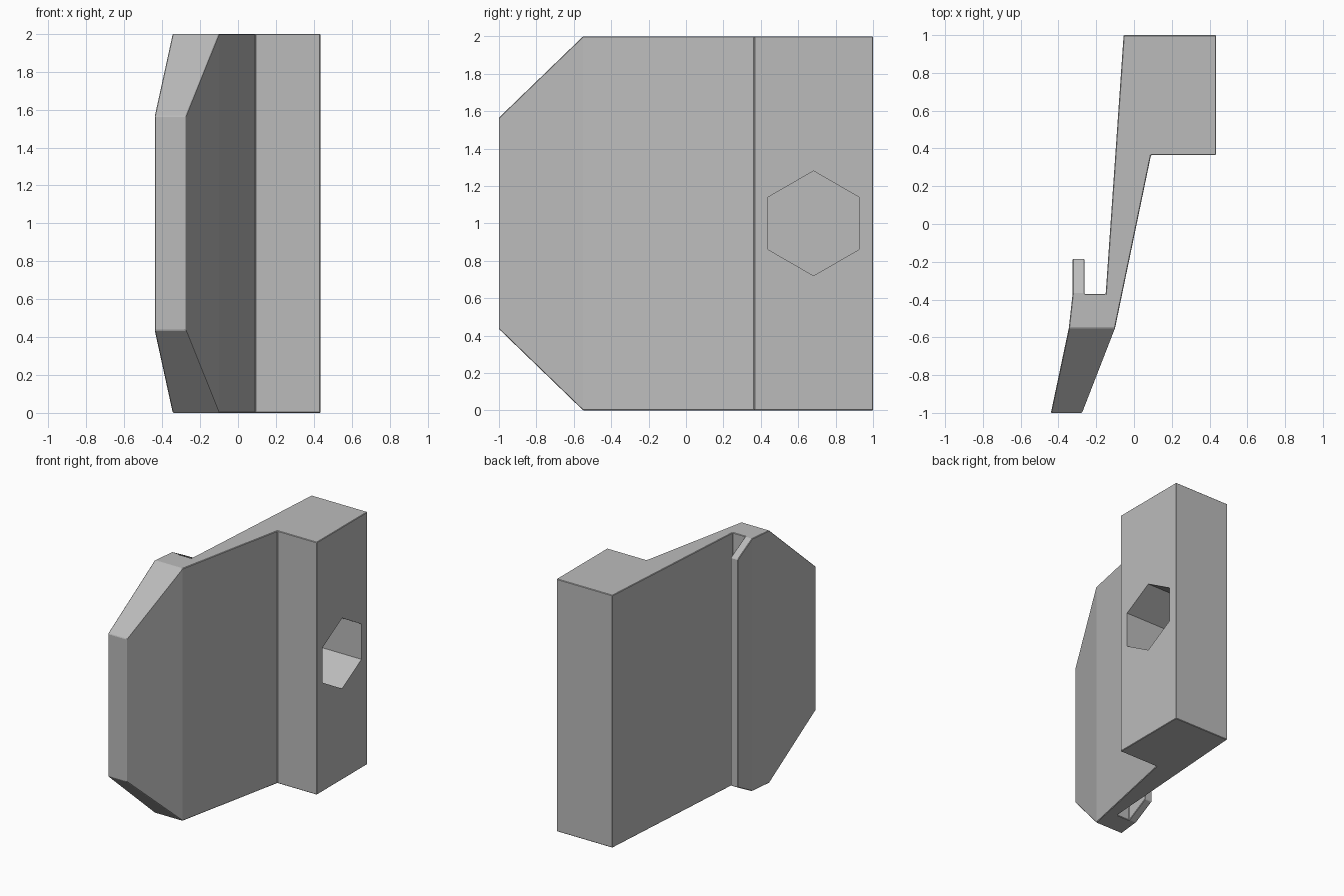
import bpy, bmesh, math
from mathutils import Matrix, Vector

cube = bpy.data.objects.get("Cube")
if cube:
    bpy.data.objects.remove(cube)

grey = bpy.data.materials.new("plain grey")
grey.use_nodes = True
grey.diffuse_color = (0.5, 0.5, 0.5, 1)
grey.node_tree.nodes["Principled BSDF"].inputs["Base Color"].default_value = (0.5, 0.5, 0.5, 1)


def prism(name, points, offset):
    """Extrude a closed outline of 3D points along an offset."""
    bm = bmesh.new()
    face = bm.faces.new([bm.verts.new(p) for p in points])
    ext = bmesh.ops.extrude_face_region(bm, geom=[face])
    bmesh.ops.translate(bm, vec=offset, verts=[v for v in ext["geom"] if isinstance(v, bmesh.types.BMVert)])
    bmesh.ops.recalc_face_normals(bm, faces=bm.faces)
    mesh = bpy.data.meshes.new(name)
    bm.to_mesh(mesh)
    bm.free()
    obj = bpy.data.objects.new(name, mesh)
    bpy.context.collection.objects.link(obj)
    mesh.materials.append(grey)
    return obj


def cut(target, cutter):
    cutter.hide_render = True
    cutter.hide_set(True)
    cutter.display_type = 'WIRE'
    mod = target.modifiers.new(cutter.name, 'BOOLEAN')
    mod.operation = 'DIFFERENCE'
    mod.solver = 'EXACT'
    mod.object = cutter


# Body: thick mounting block, tapering web, hooked lip and angled nose
outline = [(-.055, 1), (.435, 1), (.435, .365), (.09, .365), (-.1, -.55),
           (-.275, -1), (-.44, -1), (-.345, -.55), (-.325, -.37),
           (-.325, -.185), (-.262, -.185), (-.262, -.37), (-.15, -.37)]
body = prism("bracket_body", [(x, y, 0) for x, y in outline], (0, 0, 2))

# Slanted corners of the nose, top and bottom
bm = bmesh.new()
bm.from_mesh(body.data)
for side in (1, -1):
    geom = bm.verts[:] + bm.edges[:] + bm.faces[:]
    res = bmesh.ops.bisect_plane(bm, geom=geom, plane_co=(0, -.55, 1 + side),
                                 plane_no=(0, -.435, .45 * side), clear_outer=True)
    rim = [e for e in res["geom_cut"] if isinstance(e, bmesh.types.BMEdge)]
    bmesh.ops.holes_fill(bm, edges=[e for e in rim if e.is_boundary])
bmesh.ops.remove_doubles(bm, verts=bm.verts, dist=1e-4)
bmesh.ops.recalc_face_normals(bm, faces=bm.faces)
bm.to_mesh(body.data)
bm.free()

# Small slanted corners on the free end of the lip
for side, label in ((1, "top"), (-1, "bottom")):
    wedge = [(-.4, y, 1 + side * h) for y, h in ((-.365, 1), (-.18, .9), (-.1, .9), (-.1, 1.1), (-.365, 1.1))]
    cut(body, prism("lip_cutter_" + label, wedge, (.19, 0, 0)))

# Fine edge break
bevel = body.modifiers.new("edge_break", 'BEVEL')
bevel.width = .007
bevel.segments = 1
bevel.limit_method = 'ANGLE'
bevel.angle_limit = math.radians(40)

# Blind hexagonal pocket in the block
hexagon = [Matrix.Rotation(math.radians(60 * i), 3, 'X') @ Vector((0, 0, .28)) + Vector((.01, .682, 1))
           for i in range(6)]
cut(body, prism("hex_pocket_cutter", hexagon, (.6, 0, 0)))
